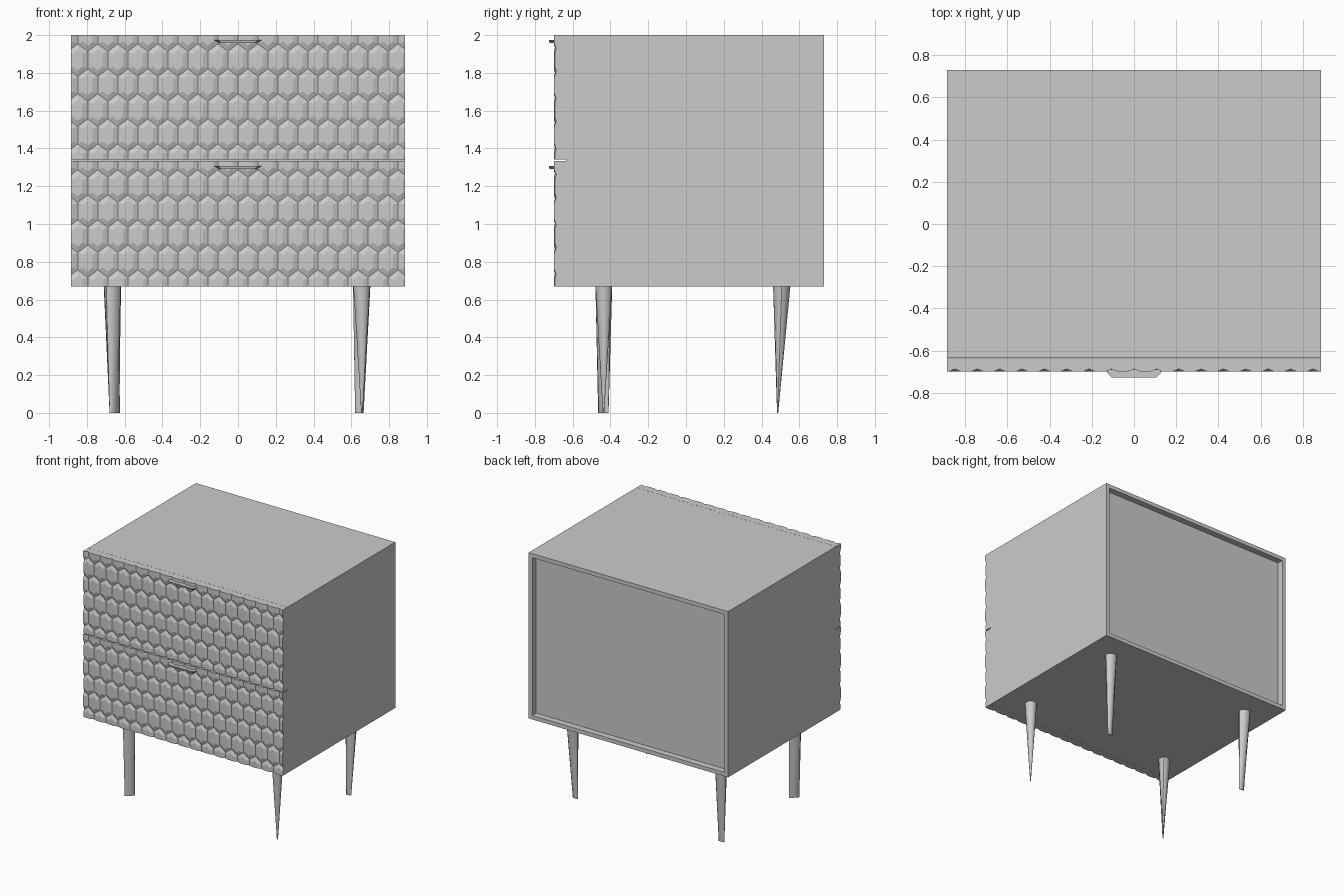
import bpy, bmesh, math
from mathutils import Vector

cube = bpy.data.objects.get("Cube")
if cube:
    bpy.data.objects.remove(cube, do_unlink=True)

grey = bpy.data.materials.new("light_grey")
grey.use_nodes = True
grey.diffuse_color = (0.6, 0.6, 0.6, 1)
bsdf = next(n for n in grey.node_tree.nodes if n.type == 'BSDF_PRINCIPLED')
bsdf.inputs["Base Color"].default_value = (0.6, 0.6, 0.6, 1)


def finish(name, bm, normals=True):
    if normals:
        bmesh.ops.recalc_face_normals(bm, faces=bm.faces)
    mesh = bpy.data.meshes.new(name)
    bm.to_mesh(mesh)
    bm.free()
    mesh.materials.append(grey)
    obj = bpy.data.objects.new(name, mesh)
    bpy.context.collection.objects.link(obj)
    return obj


def add_box(bm, lo, hi):
    lo, hi = Vector(lo), Vector(hi)
    verts = bmesh.ops.create_cube(bm, size=1)["verts"]
    for v in verts:
        v.co = (lo + hi) / 2 + v.co * (hi - lo)
    return verts


def loft(bm, ring_a, ring_b):
    """Skin two matching rings and cap both ends."""
    a = [bm.verts.new(p) for p in ring_a]
    b = [bm.verts.new(p) for p in ring_b]
    n = len(a)
    for i in range(n):
        j = (i + 1) % n
        bm.faces.new((a[i], a[j], b[j], b[i]))
    bm.faces.new(a[::-1])
    bm.faces.new(b)


HALF_W, FRONT, BACK, BOTTOM, TOP = 0.885, -0.635, 0.73, 0.67, 2.0

# Carcass: box with the back panel inset and pushed in
bm = bmesh.new()
add_box(bm, (-HALF_W, FRONT, BOTTOM), (HALF_W, BACK, TOP))
bm.normal_update()
back = [f for f in bm.faces if f.normal.y > 0.9]
bmesh.ops.inset_region(bm, faces=back, thickness=0.045)
rim = bmesh.ops.extrude_face_region(bm, geom=back)
bmesh.ops.delete(bm, geom=back, context='FACES_ONLY')
moved = [v for v in rim["geom"] if isinstance(v, bmesh.types.BMVert)]
bmesh.ops.translate(bm, verts=moved, vec=(0, -0.05, 0))
finish("carcass", bm)

# Drawer fronts: staggered raised hexagon tiles trimmed to the panel
PITCH, ROW, VALLEY, CREST = 0.106, 0.1325, -0.687, -0.698


def hexagon(cx, cz, half, shoulder, tip, y):
    pts = [(0, tip), (-half, shoulder), (-half, -shoulder),
           (0, -tip), (half, -shoulder), (half, shoulder)]
    return [(cx + x, y, cz + z) for x, z in pts]


def drawer(name, z0, z1):
    bm = bmesh.new()
    for r in range(-1, 7):
        for k in range(-10, 11):
            cx = (k + 0.5 * (r % 2 == 0)) * PITCH
            cz = z1 - r * ROW
            outer = hexagon(cx, cz, PITCH / 2, 0.046, 0.0865, VALLEY)
            inner = hexagon(cx, cz, 0.026, 0.034, 0.055, CREST)
            o = [bm.verts.new(p) for p in outer]
            n = [bm.verts.new(p) for p in inner]
            bm.faces.new(n)
            for i in range(6):
                j = (i + 1) % 6
                bm.faces.new((o[i], o[j], n[j], n[i]))
    bmesh.ops.remove_doubles(bm, verts=bm.verts, dist=0.0005)
    for co, no in (((HALF_W, 0, 0), (1, 0, 0)), ((-HALF_W, 0, 0), (-1, 0, 0)),
                   ((0, 0, z1), (0, 0, 1)), ((0, 0, z0), (0, 0, -1))):
        bmesh.ops.bisect_plane(bm, geom=bm.verts[:] + bm.edges[:] + bm.faces[:],
                               plane_co=co, plane_no=no, clear_outer=True)
    # Extend the trimmed border back to make the panel sides
    border = [e for e in bm.edges if e.is_boundary]
    ext = bmesh.ops.extrude_edge_only(bm, edges=border)["geom"]
    for v in ext:
        if isinstance(v, bmesh.types.BMVert):
            v.co.y = FRONT - 0.001
    bmesh.ops.holes_fill(bm, edges=[e for e in bm.edges if e.is_boundary], sides=0)
    finish(name, bm)


drawer("upper_drawer", 1.341, TOP)
drawer("lower_drawer", BOTTOM, 1.333)

# Handles: thin tapered pull tabs
for name, z in (("upper_handle", 1.975), ("lower_handle", 1.308)):
    bm = bmesh.new()

    def tab(half, tip, y, height):
        return [(-half, -0.69, height), (-half, -0.705, height), (-tip, y, height),
                (tip, y, height), (half, -0.705, height), (half, -0.69, height)]
    loft(bm, tab(0.128, 0.105, -0.727, z), tab(0.1, 0.09, -0.722, z - 0.017))
    finish(name, bm)

# Legs: round at the top, flattening to a narrow blade or point at the floor
SIDES = 12


def leg(name, centre, end_a, end_b):
    a, b = Vector(end_a), Vector(end_b)
    mid, along = (a + b) / 2, (b - a) / 2
    across = Vector((-along.y, along.x)).normalized() * 0.003
    top, foot = [], []
    for i in range(SIDES):
        t = 2 * math.pi * i / SIDES
        p = Vector(centre) + 0.046 * (along.normalized() * math.cos(t)
                                      + across.normalized() * math.sin(t))
        q = mid + along * math.cos(t) + across * math.sin(t)
        top.append((p.x, p.y, BOTTOM + 0.005))
        foot.append((q.x, q.y, 0))
    bm = bmesh.new()
    loft(bm, foot, top)
    obj = finish(name, bm)
    bpy.ops.object.select_all(action='DESELECT')
    obj.select_set(True)
    bpy.context.view_layer.objects.active = obj
    bpy.ops.object.shade_smooth_by_angle(angle=math.radians(40))


leg("front_right_leg", (-0.665, -0.435), (-0.68, -0.465), (-0.625, -0.41))
leg("front_left_leg", (0.655, -0.435), (0.653, -0.44), (0.659, -0.434))
leg("back_right_leg", (-0.665, 0.507), (-0.68, 0.485), (-0.63, 0.485))
leg("back_left_leg", (0.655, 0.507), (0.62, 0.485), (0.665, 0.485))
